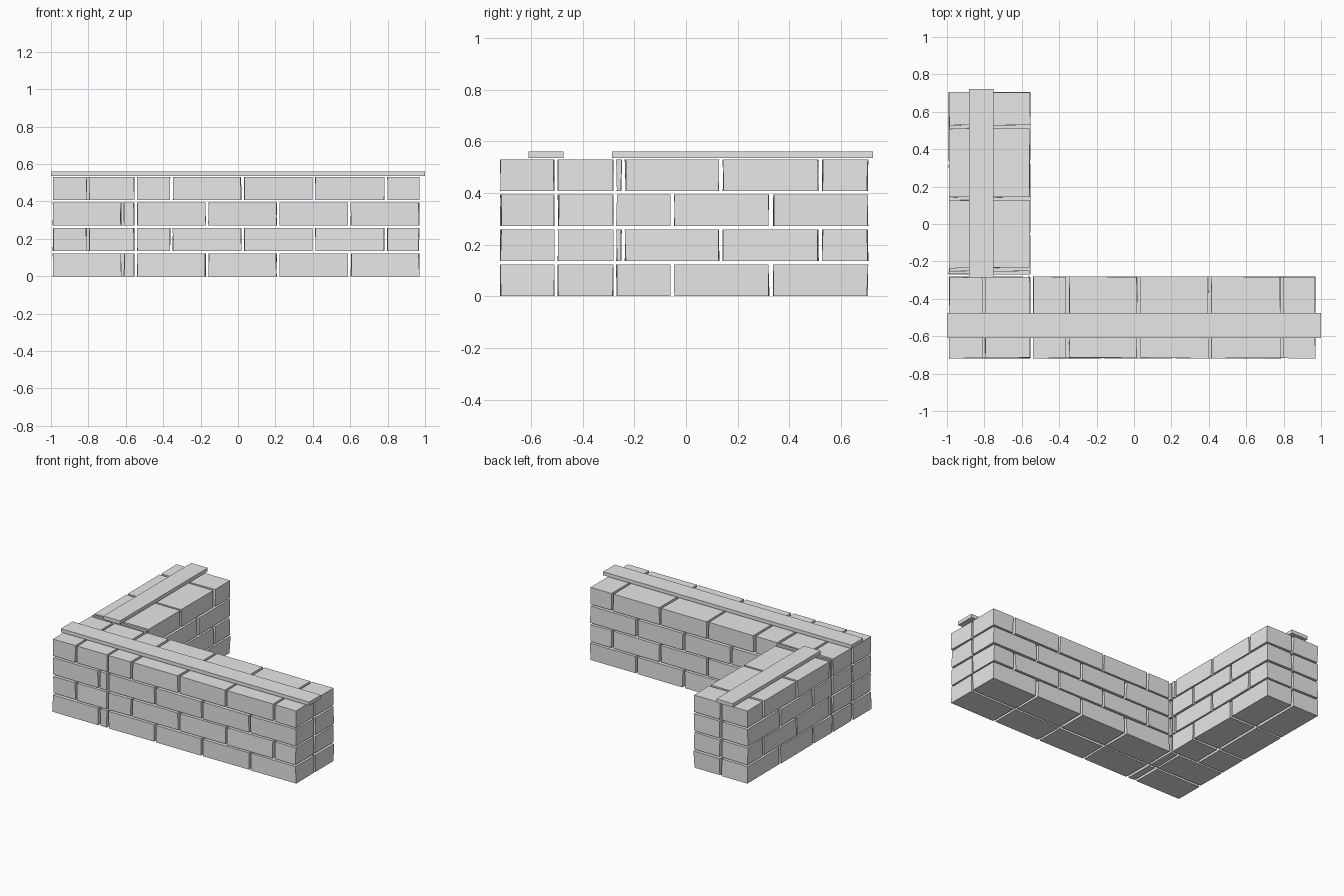
import bpy
import bmesh
import random
from mathutils import Vector

random.seed(4)
cube = bpy.data.objects.get("Cube")
if cube:
    bpy.data.objects.remove(cube, do_unlink=True)

GAP = 0.017       # mortar gap between bricks
PITCH = 0.1355    # height from one course to the next
BRICK_H = 0.123
WOBBLE = 0.003    # slight unevenness of the brick corners

stone = bpy.data.materials.new("light_grey_stone")
stone.use_nodes = True
stone.diffuse_color = (0.8, 0.8, 0.8, 1)
stone.node_tree.nodes["Principled BSDF"].inputs["Base Color"].default_value = (0.8, 0.8, 0.8, 1)


def spans(start, end, seams):
    """Split a length into brick spans at the seam centres."""
    lows = [start] + [s + GAP / 2 for s in seams]
    highs = [s - GAP / 2 for s in seams] + [end]
    return list(zip(lows, highs))


def add_box(bm, xs, ys, zs, wobble=0.0):
    lo = Vector((xs[0], ys[0], zs[0]))
    hi = Vector((xs[1], ys[1], zs[1]))
    for v in bmesh.ops.create_cube(bm, size=1)["verts"]:
        v.co = Vector([(lo[i] + hi[i]) / 2 + v.co[i] * (hi[i] - lo[i]) for i in range(3)])
        v.co.x += random.uniform(-wobble, wobble)
        v.co.y += random.uniform(-wobble, wobble)


def finish(bm, name):
    mesh = bpy.data.meshes.new(name)
    bm.to_mesh(mesh)
    bm.free()
    mesh.materials.append(stone)
    bpy.context.collection.objects.link(bpy.data.objects.new(name, mesh))


def build_course(name, level, x_spans, y_spans):
    bm = bmesh.new()
    z = level * PITCH
    for xs in x_spans:
        for ys in y_spans:
            add_box(bm, xs, ys, (z, z + BRICK_H), WOBBLE)
    finish(bm, name)


def build_plank(name, xs, ys):
    bm = bmesh.new()
    add_box(bm, xs, ys, (0.535, 0.561))
    finish(bm, name)


# Seam positions for the two alternating courses of each wall
FRONT_SEAMS = [
    (-0.617, -0.547, -0.165, 0.215, 0.595),
    (-0.802, -0.547, -0.355, 0.025, 0.405, 0.79),
]
SIDE_SEAMS = [
    (-0.053, 0.33),
    (-0.243, 0.135, 0.52),
]

# Two bricks make up the thickness of each wall
for level in range(4):
    build_course(f"front_wall_course_{level + 1}", level,
                 spans(-0.988, 0.968, FRONT_SEAMS[level % 2]),
                 spans(-0.717, -0.283, [-0.503]))
    build_course(f"side_wall_course_{level + 1}", level,
                 spans(-0.988, -0.556, [-0.772]),
                 spans(-0.268, 0.703, SIDE_SEAMS[level % 2]))

# Capping planks along the top of the walls
build_plank("front_plank", (-1, 1), (-0.61, -0.475))
build_plank("side_plank", (-0.883, -0.75), (-0.287, 0.723))
